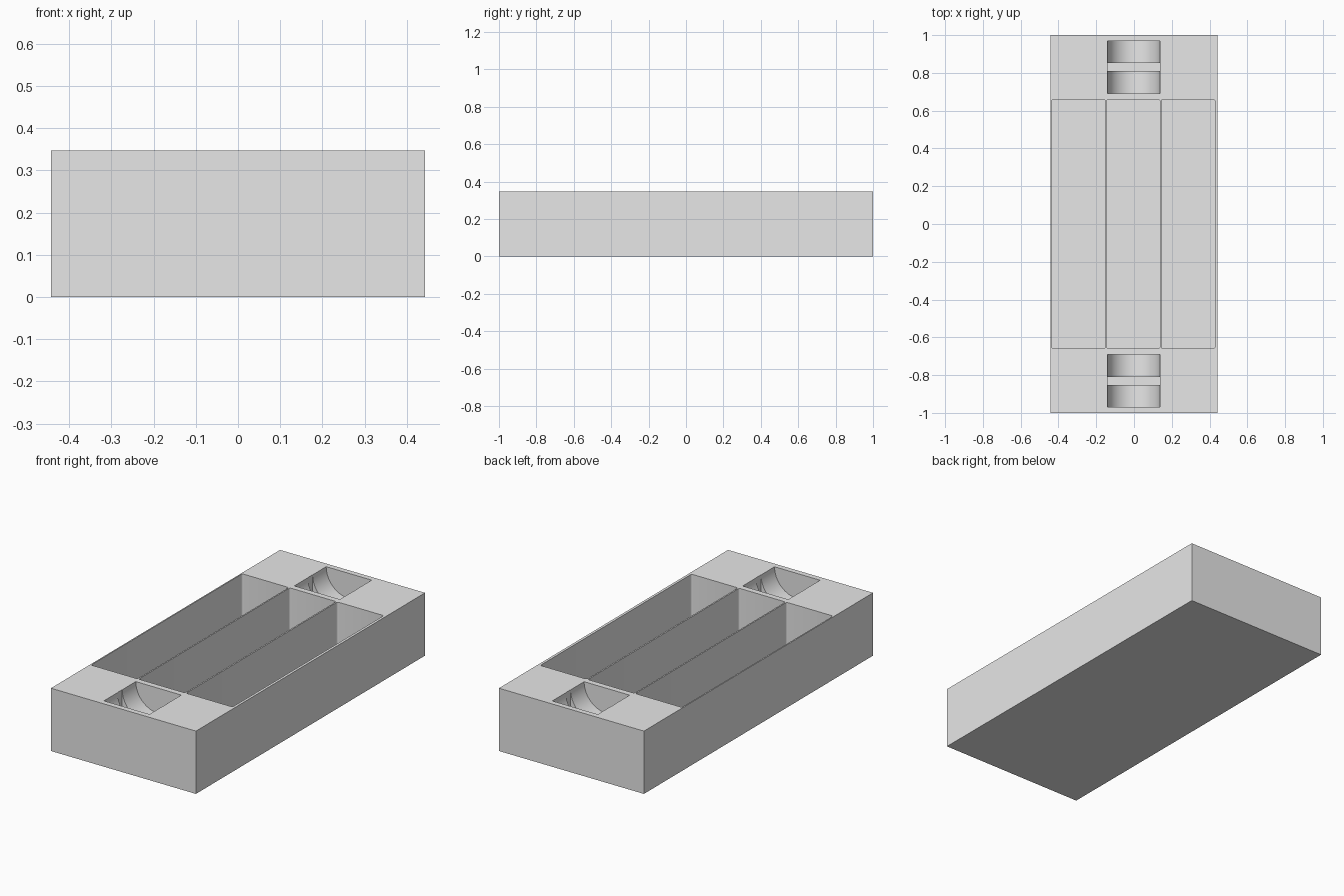
import bpy, bmesh
from math import pi, sin, cos, radians
from mathutils import Vector

cube = bpy.data.objects.get("Cube")
if cube:
    bpy.data.objects.remove(cube, do_unlink=True)

WIDTH, LENGTH, HEIGHT = 0.886, 2.0, 0.347
FLOOR = 0.01
OVER = 0.05           # how far cutters rise above the top

grey = bpy.data.materials.new("light grey")
grey.use_nodes = True
grey.diffuse_color = (0.8, 0.8, 0.8, 1)
grey.node_tree.nodes["Principled BSDF"].inputs["Base Color"].default_value = (0.8, 0.8, 0.8, 1)


def prism(bm, profile, sweep):
    """Extrude a closed outline of points along a vector."""
    face = bm.faces.new([bm.verts.new(p) for p in profile])
    new = bmesh.ops.extrude_face_region(bm, geom=[face])["geom"]
    bmesh.ops.translate(bm, vec=Vector(sweep), verts=[v for v in new if isinstance(v, bmesh.types.BMVert)])


def box(bm, x0, x1, y0, y1, z0, z1):
    prism(bm, [(x0, y0, z0), (x1, y0, z0), (x1, y1, z0), (x0, y1, z0)], (0, 0, z1 - z0))


def finish(bm, name):
    bmesh.ops.recalc_face_normals(bm, faces=bm.faces)
    mesh = bpy.data.meshes.new(name)
    bm.to_mesh(mesh)
    bm.free()
    mesh.materials.append(grey)
    obj = bpy.data.objects.new(name, mesh)
    bpy.context.collection.objects.link(obj)
    return obj


def carve(target, cutter):
    """Subtract the cutter, then throw it away."""
    cutter.hide_render = True
    mod = target.modifiers.new("carve", 'BOOLEAN')
    mod.operation, mod.solver, mod.object = 'DIFFERENCE', 'EXACT', cutter
    bpy.context.view_layer.objects.active = target
    bpy.ops.object.modifier_apply(modifier=mod.name)
    bpy.data.objects.remove(cutter, do_unlink=True)


# Solid tray block
bm = bmesh.new()
box(bm, -WIDTH / 2, WIDTH / 2, -LENGTH / 2, LENGTH / 2, 0, HEIGHT)
tray = finish(bm, "tray")

# Three long pockets with slightly rounded upright corners
bm = bmesh.new()
half_w, half_l, r, steps = 0.1415, 0.66, 0.01, 4
for cx in (-0.2945, -0.004, 0.287):
    outline = []
    for quarter, (sx, sy) in enumerate(((1, 1), (-1, 1), (-1, -1), (1, -1))):
        for i in range(steps + 1):
            a = (quarter + i / steps) * pi / 2
            outline.append((cx + sx * (half_w - r) + r * cos(a),
                            sy * (half_l - r) + r * sin(a), FLOOR))
    prism(bm, outline, (0, 0, HEIGHT + OVER - FLOOR))

# Half-round trough at each end
radius, mid, segs = 0.139, -0.001, 48
near, far = 0.692, 0.97
for y in (near, -far):
    arc = [(mid + radius * cos(pi + pi * i / segs), y,
            HEIGHT + radius * sin(pi + pi * i / segs)) for i in range(segs + 1)]
    arc += [(mid + radius, y, HEIGHT + OVER), (mid - radius, y, HEIGHT + OVER)]
    prism(bm, arc, (0, far - near, 0))
carve(tray, finish(bm, "pocket_cutter"))

# Flat-bottomed slot across the middle of each trough
bm = bmesh.new()
for y in (0.831, -0.831):
    box(bm, mid - radius - 0.001, mid + radius + 0.001, y - 0.0205, y + 0.0205,
        HEIGHT - radius - 0.01, HEIGHT + OVER)
carve(tray, finish(bm, "slot_cutter"))

# Smooth the troughs while keeping the edges crisp
bpy.ops.object.select_all(action='DESELECT')
tray.select_set(True)
bpy.context.view_layer.objects.active = tray
bpy.ops.object.shade_smooth_by_angle(angle=radians(30))
